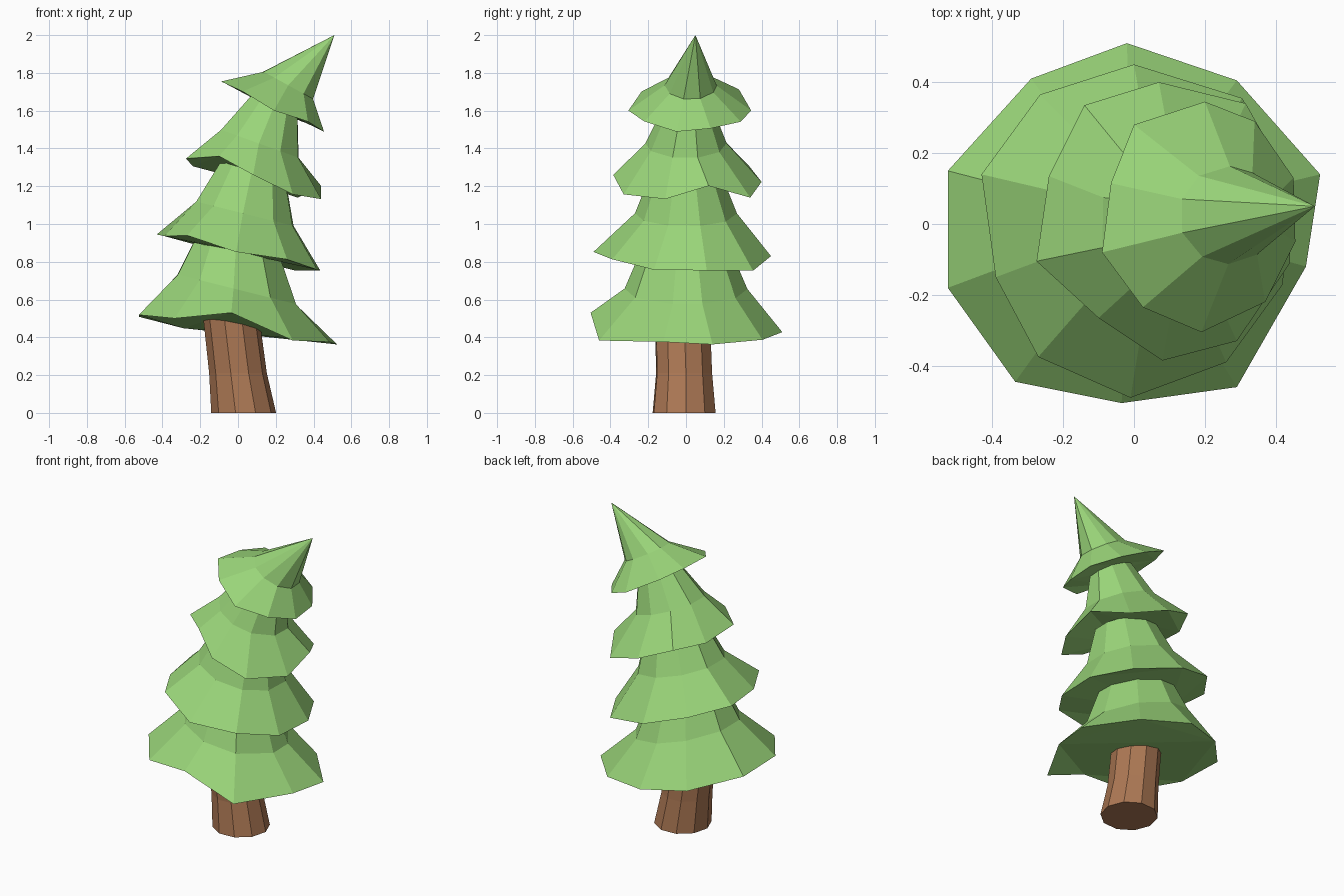
import bpy, bmesh
from math import sin, cos, atan2, tau
from mathutils import Vector

if "Cube" in bpy.data.objects:
    bpy.data.objects.remove(bpy.data.objects["Cube"])

SIDES = 10


def material(name, color):
    m = bpy.data.materials.new(name)
    m.diffuse_color = (*color, 1)
    m.use_nodes = True
    m.node_tree.nodes["Principled BSDF"].inputs["Base Color"].default_value = m.diffuse_color
    return m


def ring(center, radius, slope, angles):
    """Ring of points on a plane that drops by `slope` per unit of x."""
    cx, cy, cz = center
    return [(cx + radius * cos(a), cy + radius * sin(a), cz - slope * radius * cos(a))
            for a in angles]


def loft(name, rings, mat, apex=None):
    """Skin a stack of rings, cap the bottom, close the top by cap or apex."""
    bm = bmesh.new()
    loops = [[bm.verts.new(p) for p in r] for r in rings]
    for lo, hi in zip(loops, loops[1:]):
        for i in range(SIDES):
            j = (i + 1) % SIDES
            bm.faces.new((lo[i], lo[j], hi[j], hi[i]))
    bm.faces.new(loops[0][::-1])
    if apex:
        tip = bm.verts.new(apex)
        for i in range(SIDES):
            bm.faces.new((loops[-1][i], loops[-1][(i + 1) % SIDES], tip))
    else:
        bm.faces.new(loops[-1])
    # the uneven rims are not planar
    bmesh.ops.triangulate(bm, faces=[f for f in bm.faces if len(f.verts) > 4])
    bmesh.ops.recalc_face_normals(bm, faces=bm.faces[:])
    me = bpy.data.meshes.new(name)
    bm.to_mesh(me)
    bm.free()
    me.materials.append(mat)
    ob = bpy.data.objects.new(name, me)
    bpy.context.collection.objects.link(ob)


def tier(name, outline, z0, slope, slope_y, bumps, rings, apex=None):
    """Flared foliage skirt: uneven drooping rim, then tilted rings above it."""
    mid = sum((Vector(p) for p in outline), Vector((0, 0))) / SIDES
    angles = [atan2(y - mid.y, x - mid.x) for x, y in outline]
    rim = [(x, y, z0 - slope * x - slope_y * y + bumps.get(i, 0))
           for i, (x, y) in enumerate(outline)]
    loft(name, [rim] + [ring(c, r, s, angles) for c, r, s in rings], green, apex)


green = material("foliage_green", (0.32, 0.66, 0.19))
brown = material("bark_brown", (0.42, 0.19, 0.09))

# leaning trunk
even = [tau * (i + 0.1) / SIDES for i in range(SIDES)]
loft("trunk", [ring((0.03, -0.01, 0), 0.172, 0, even),
               ring((0.0, -0.01, 0.21), 0.153, 0, even),
               ring((-0.04, -0.02, 0.54), 0.15, 0.1, even)], brown)

# foliage tiers; outlines run anticlockwise from the front
tier("foliage_bottom",
     [(-.035, -.505), (.29, -.46), (.485, -.12), (.525, .14), (.29, .405),
      (-.02, .51), (-.29, .41), (-.525, .15), (-.525, -.18), (-.335, -.445)],
     0.44, 0.14, 0.03, {0: .07, 1: -.03, 6: -.02},
     [((-.01, 0, .655), .325, .25), ((0, 0, .90), .22, .25)])

tier("foliage_lower",
     [(-.01, -.49), (.26, -.39), (.42, -.17), (.435, .11), (.305, .355),
      (0, .45), (-.265, .365), (-.43, .14), (-.39, -.15), (-.27, -.375)],
     0.85, 0.22, 0, {1: .02, 4: -.03, 5: -.02, 9: .03},
     [((.035, 0, 1.055), .27, .25), ((.08, 0, 1.28), .18, .3)])

tier("foliage_upper",
     [(.08, -.385), (.29, -.33), (.44, -.11), (.44, .12), (.315, .34),
      (.07, .40), (-.14, .335), (-.24, .135), (-.275, -.105), (-.10, -.265)],
     1.264, 0.3, 0, {0: .02, 1: -.02, 3: .07, 4: -.03, 5: -.02, 7: -.03, 9: .065},
     [((.115, 0, 1.425), .215, .36), ((.2, .01, 1.64), .12, .5)])

tier("foliage_top",
     [(.19, -.305), (.37, -.22), (.455, -.05), (.45, .13), (.34, .29),
      (.20, .345), (0, .28), (-.065, .115), (-.09, -.08), (.025, -.235)],
     1.713, 0.46, 0, {0: -.025, 2: -.015, 4: -.015, 5: -.02},
     [((.265, .025, 1.735), .138, .55)], apex=(.51, .05, 2.0))
